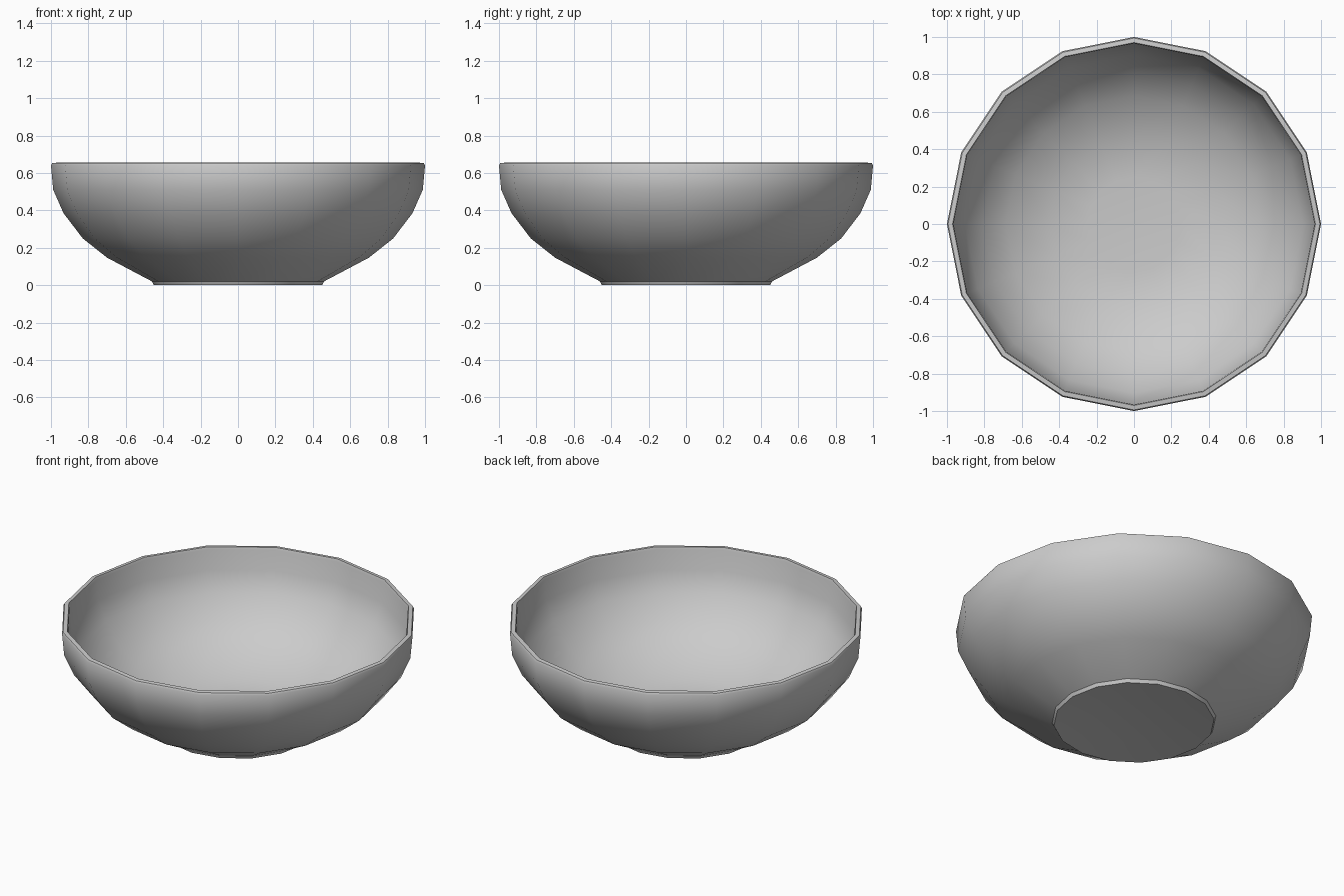
import bpy, bmesh, math

if "Cube" in bpy.data.objects:
    bpy.data.objects.remove(bpy.data.objects["Cube"])

SIDES = 16

# Closed wall profile (radius, height): underside, foot, outer wall, rim, inside
profile = [
    (0, 0.022), (0.25, 0.017), (0.45, 0.0),
    (0.46, 0.02), (0.70, 0.147), (0.83, 0.25), (0.933, 0.385), (0.988, 0.51),
    (1.0, 0.64), (0.994, 0.652), (0.97, 0.655), (0.965, 0.64),
    (0.955, 0.517), (0.904, 0.402), (0.808, 0.274), (0.685, 0.175),
    (0.45, 0.068), (0.25, 0.052), (0, 0.048),
]

# Bowl: lathe the profile around z
bm = bmesh.new()
rings = []
for r, z in profile:
    count = SIDES if r else 1
    rings.append([bm.verts.new((r * math.cos(i * math.tau / SIDES),
                                r * math.sin(i * math.tau / SIDES), z))
                  for i in range(count)])
for a, b in zip(rings, rings[1:]):
    for i in range(SIDES):
        j = (i + 1) % SIDES
        corners = [a[i % len(a)], a[j % len(a)], b[j % len(b)], b[i % len(b)]]
        bm.faces.new(list(dict.fromkeys(corners)))
bmesh.ops.recalc_face_normals(bm, faces=bm.faces)

mesh = bpy.data.meshes.new("bowl")
bm.to_mesh(mesh)
bm.free()
bowl = bpy.data.objects.new("bowl", mesh)
bpy.context.collection.objects.link(bowl)

# Smooth walls with crisp foot and rim edges
bpy.context.view_layer.objects.active = bowl
bowl.select_set(True)
bpy.ops.object.shade_smooth_by_angle(angle=math.radians(35))
